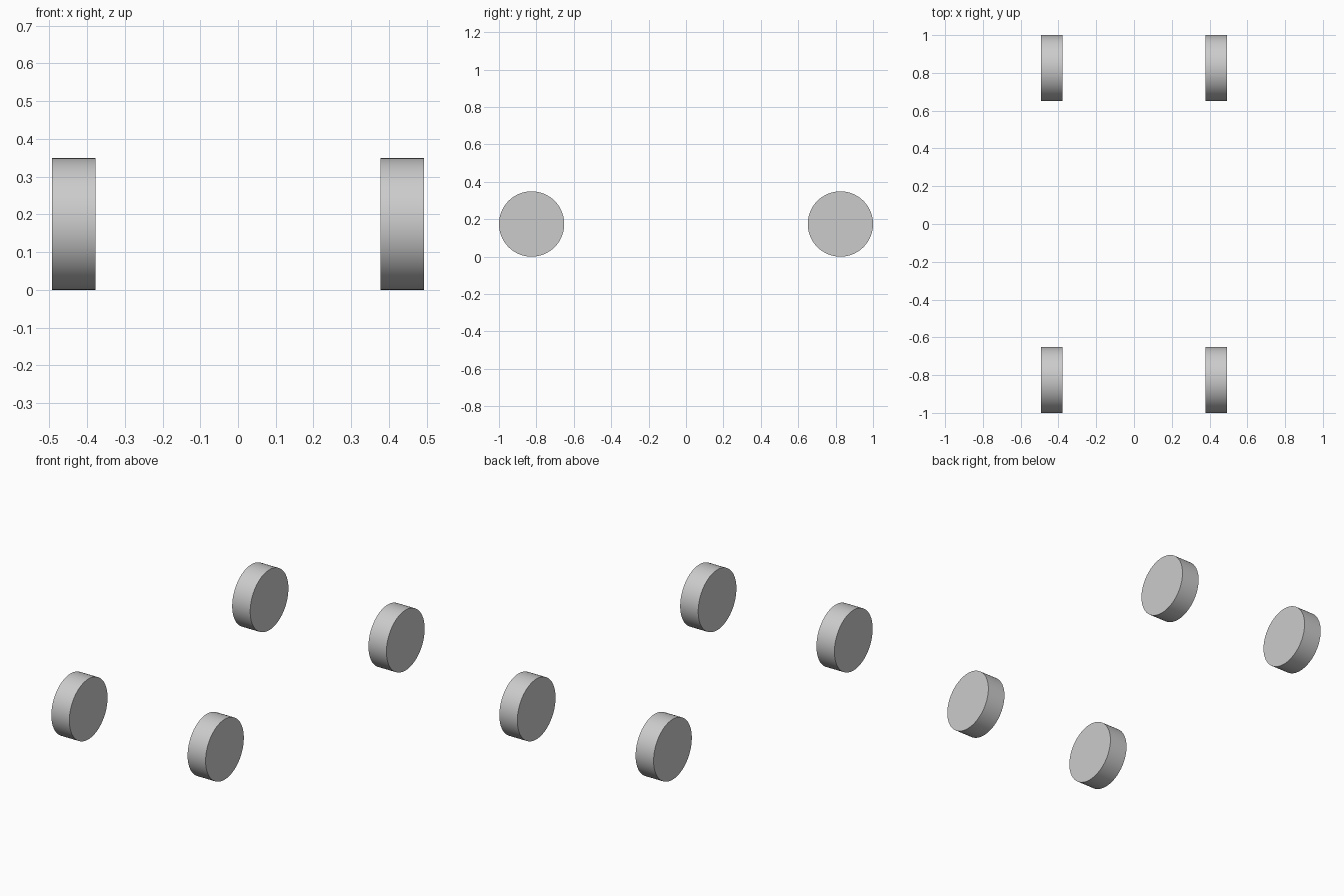
import bpy
from math import pi, radians

if "Cube" in bpy.data.objects:
    bpy.data.objects.remove(bpy.data.objects["Cube"])

RADIUS, WIDTH = 0.1745, 0.115
X, Y = 0.4355, 1 - 0.1745


def wheel(name, x, y):
    # plain solid disc with its axle along x
    bpy.ops.mesh.primitive_cylinder_add(vertices=96, radius=RADIUS, depth=WIDTH,
                                        location=(x, y, RADIUS),
                                        rotation=(0, pi / 2, 0))
    ob = bpy.context.object
    ob.name = name
    bpy.ops.object.transform_apply(location=False, rotation=True, scale=True)
    bpy.ops.object.shade_smooth_by_angle(angle=radians(30))


# four wheels, one at each corner
for end, sy in (("front", -1), ("back", 1)):
    for side, sx in (("left", -1), ("right", 1)):
        wheel(f"{end}_{side}_wheel", sx * X, sy * Y)
